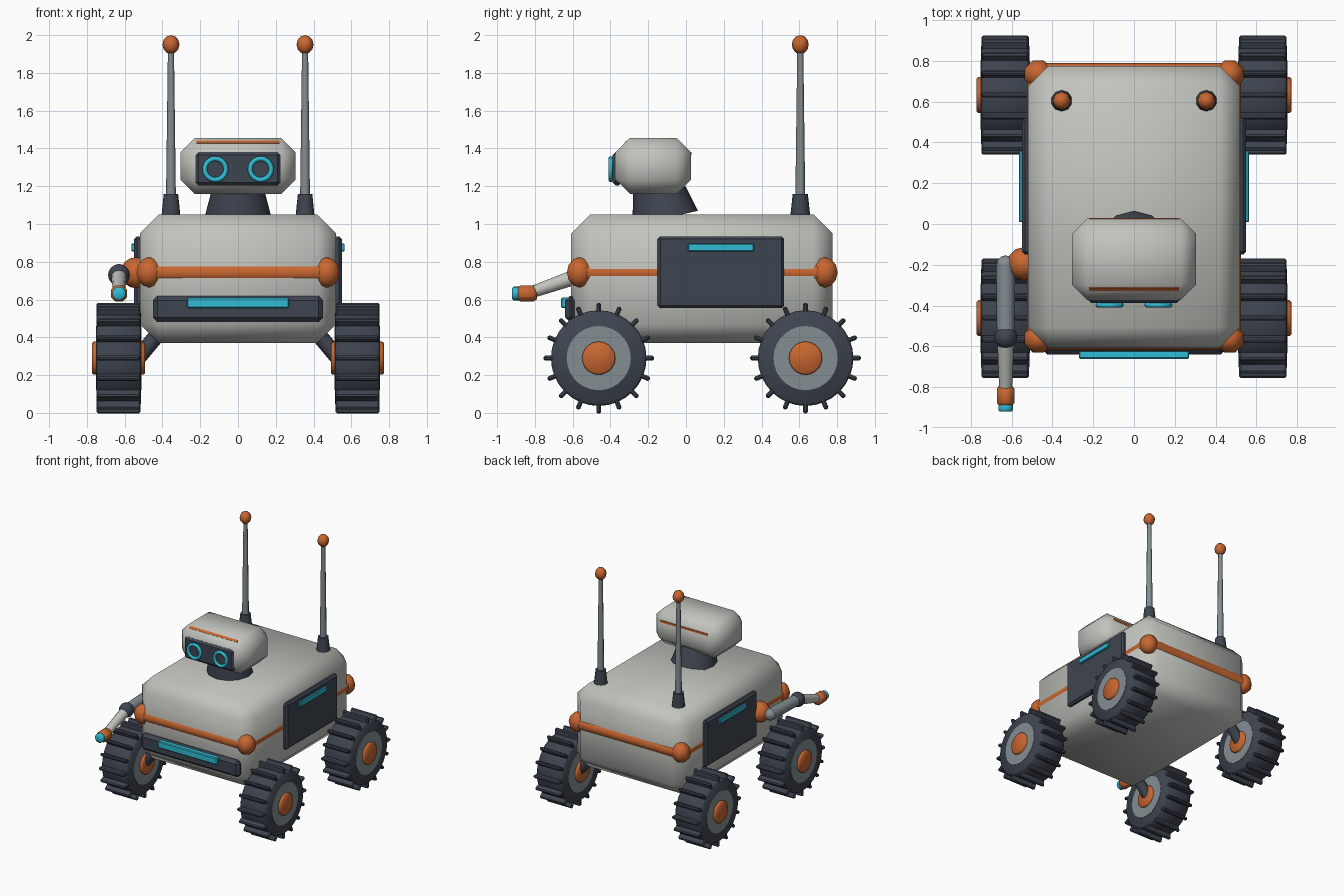
import bpy
import math
from mathutils import Vector

cube = bpy.data.objects.get("Cube")
if cube:
    bpy.data.objects.remove(cube, do_unlink=True)


def material(name, rgb):
    m = bpy.data.materials.new(name)
    m.use_nodes = True
    m.diffuse_color = (*rgb, 1)
    m.node_tree.nodes["Principled BSDF"].inputs["Base Color"].default_value = (*rgb, 1)
    return m


SHELL = material("pale grey", (0.54, 0.55, 0.51))
DARK = material("charcoal", (0.048, 0.058, 0.08))
METAL = material("mid grey", (0.23, 0.27, 0.29))
ORANGE = material("burnt orange", (0.58, 0.135, 0.03))
CYAN = material("cyan", (0.03, 0.5, 0.66))


def finish(name, mat, smooth=35):
    ob = bpy.context.object
    ob.name = name
    ob.data.materials.clear()
    ob.data.materials.append(mat)
    bpy.ops.object.shade_smooth_by_angle(angle=math.radians(smooth))
    return ob


def bevel(ob, width, segments=1):
    mod = ob.modifiers.new("Bevel", "BEVEL")
    mod.width = width
    mod.segments = segments
    mod.limit_method = "ANGLE"
    bpy.ops.object.modifier_apply(modifier=mod.name)


def box(name, mat, lo, hi, width=0, smooth=35, segments=1):
    lo, hi = Vector(lo), Vector(hi)
    bpy.ops.mesh.primitive_cube_add(size=1, location=(lo + hi) / 2)
    ob = bpy.context.object
    ob.scale = hi - lo
    bpy.ops.object.transform_apply(location=False, rotation=False, scale=True)
    if width:
        bevel(ob, width, segments)
    return finish(name, mat, smooth)


def rod(name, mat, a, b, r1, r2=None, sides=16, width=0):
    a, b = Vector(a), Vector(b)
    d = b - a
    bpy.ops.mesh.primitive_cone_add(
        vertices=sides, radius1=r1, radius2=r1 if r2 is None else r2, depth=d.length,
        location=(a + b) / 2, rotation=d.to_track_quat("Z", "Y").to_euler())
    if width:
        bevel(bpy.context.object, width)
    return finish(name, mat, 50)


def ball(name, mat, at, r, rz=None, sides=8, rings=6, turn=0):
    bpy.ops.mesh.primitive_uv_sphere_add(segments=sides, ring_count=rings, radius=1,
                                         location=at, rotation=(0, 0, turn))
    bpy.context.object.scale = (r, r, rz or r)
    return finish(name, mat, 80)


# Body shell and belt tubes
box("body", SHELL, (-0.52, -0.608, 0.37), (0.52, 0.776, 1.05), 0.1, 80)
corners = [Vector((x, y, 0.744)) for x, y in
           ((-0.47, -0.563), (0.47, -0.563), (0.47, 0.735), (-0.47, 0.735))]
for i, c in enumerate(corners):
    rod(f"belt_tube_{i + 1}", ORANGE, c, corners[(i + 1) % 4], 0.055, sides=12)
    ball(f"belt_corner_{i + 1}", ORANGE, c, 0.073, 0.08, turn=math.pi / 8)

# Front bumper with its light bar
box("bumper", DARK, (-0.45, -0.64, 0.48), (0.45, -0.58, 0.62), 0.025)
box("bumper_light", CYAN, (-0.27, -0.662, 0.555), (0.27, -0.62, 0.61), 0.006)

# Head, face plate and brow strips
box("head", SHELL, (-0.305, -0.372, 1.16), (0.305, 0.026, 1.455), 0.075, 80)
box("face_plate", DARK, (-0.225, -0.388, 1.205), (0.225, -0.34, 1.38), 0.015)
brow = box("brow_strip", ORANGE, (-0.22, -0.328, 1.429), (0.22, -0.308, 1.437))
brow.rotation_euler.x = math.radians(45)
box("rear_head_strip", ORANGE, (-0.22, 0.02, 1.365), (0.22, 0.03, 1.382))
rod("neck", DARK, (0, -0.11, 1.03), (0, -0.155, 1.225), 0.178, 0.128, 12)

for side, s in (("left", 1), ("right", -1)):
    # Eyes
    bpy.ops.mesh.primitive_torus_add(
        major_radius=0.056, minor_radius=0.013, major_segments=24, minor_segments=8,
        location=(s * 0.12, -0.398, 1.29), rotation=(math.pi / 2, 0, 0))
    finish(side + "_eye_ring", CYAN, 80)
    rod(side + "_eye_lens", DARK, (s * 0.12, -0.38, 1.29), (s * 0.12, -0.398, 1.29), 0.05, sides=24)

    # Antennas
    x, y = s * 0.355, 0.605
    rod(side + "_antenna_base", DARK, (x, y, 1.04), (x, y, 1.16), 0.053, 0.04, 10)
    rod(side + "_antenna_mast", METAL, (x, y, 1.15), (x, y, 1.93), 0.026, 0.016, 8)
    ball(side + "_antenna_tip", ORANGE, (x, y, 1.95), 0.045, 0.05)

    # Side panels with light bars
    x0, x1 = sorted((s * 0.5, s * 0.55))
    box(side + "_panel", DARK, (x0, -0.15, 0.555), (x1, 0.52, 0.935), 0.014)
    x0, x1 = sorted((s * 0.53, s * 0.565))
    box(side + "_panel_light", CYAN, (x0, 0.01, 0.855), (x1, 0.36, 0.897), 0.005)

    # Wheels and their struts
    for end, y in (("front", -0.462), ("rear", 0.633)):
        tag = f"{end}_{side}_"
        hub = Vector((s * 0.632, y, 0.29))

        def disc(name, mat, radius, half, sides, width=0):
            reach = Vector((half, 0, 0))
            return rod(tag + name, mat, hub - reach, hub + reach, radius, sides=sides, width=width)

        disc("tire", DARK, 0.253, 0.118, 32, 0.012)
        disc("rim", METAL, 0.17, 0.121, 28)
        disc("hub", ORANGE, 0.088, 0.14, 20, 0.008)
        lugs = []
        for i in range(16):
            a = i * math.tau / 16
            out = Vector((0, math.cos(a), math.sin(a)))
            half = Vector((0.116, 0.03, 0.0125))
            at = hub + out * 0.263
            lug = box(tag + "tread", DARK, at - half, at + half, 0.008)
            lug.rotation_euler.x = a
            lugs.append(lug)
        bpy.ops.object.select_all(action="DESELECT")
        for lug in lugs:
            lug.select_set(True)
        bpy.context.view_layer.objects.active = lugs[0]
        bpy.ops.object.join()
        lugs[0].name = tag + "tread"
        rod(tag + "strut", DARK, (s * 0.38, y, 0.47), (s * 0.53, y, 0.29), 0.042, sides=10)

# Right arm reaching forward
shoulder = Vector((-0.63, -0.2, 0.742))
elbow = Vector((-0.63, -0.555, 0.73))
wrist = Vector((-0.63, -0.8, 0.645))
ball("arm_shoulder", ORANGE, (-0.54, -0.195, 0.742), 0.082, sides=12, rings=8)
ball("upper_arm_end", METAL, shoulder, 0.046, sides=12, rings=8)
rod("upper_arm", METAL, shoulder, elbow, 0.047, 0.043, 12)
ball("elbow", DARK, elbow, 0.058, sides=12, rings=8)
rod("forearm", SHELL, elbow, wrist, 0.042, 0.032, 12)
rod("gripper", ORANGE, (-0.63, -0.79, 0.632), (-0.63, -0.895, 0.632), 0.05, sides=8, width=0.018)
rod("gripper_light", CYAN, (-0.63, -0.88, 0.632), (-0.63, -0.92, 0.632), 0.036, sides=16, width=0.006)
